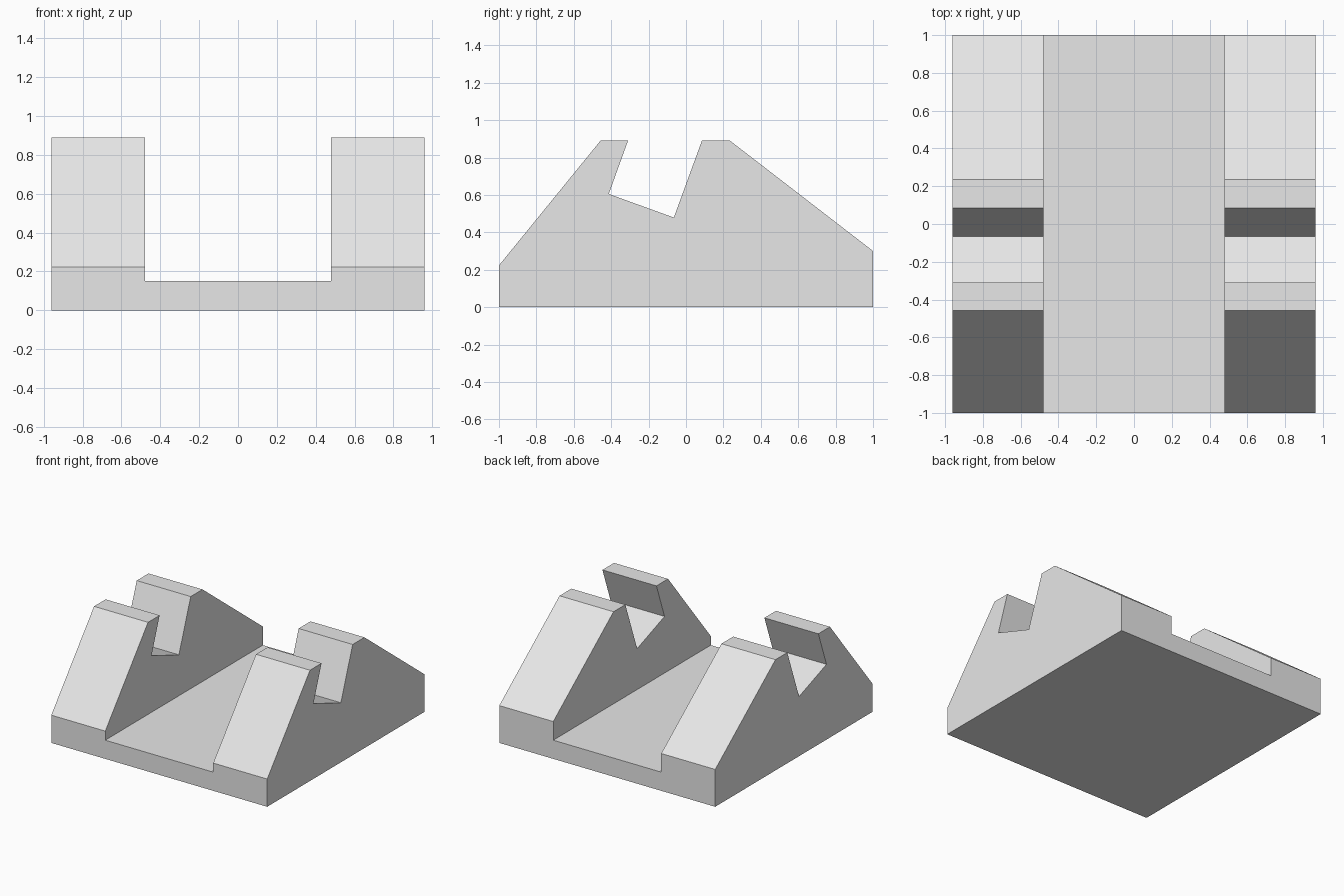
import bpy
import bmesh

cube = bpy.data.objects.get("Cube")
if cube:
    bpy.data.objects.remove(cube, do_unlink=True)

HALF_WIDTH = 0.96
HALF_CHANNEL = 0.48
FLOOR = 0.15

# Single plain material
grey = bpy.data.materials.new("light_grey")
grey.use_nodes = True
colour = (0.8, 0.8, 0.8, 1)
grey.diffuse_color = colour
grey.node_tree.nodes["Principled BSDF"].inputs["Base Color"].default_value = colour


def extrude_profile(name, profile, half_width):
    """Extrude a (y, z) outline symmetrically along x."""
    bm = bmesh.new()
    face = bm.faces.new([bm.verts.new((-half_width, y, z)) for y, z in profile])
    side = bmesh.ops.extrude_face_region(bm, geom=[face])["geom"]
    verts = [v for v in side if isinstance(v, bmesh.types.BMVert)]
    bmesh.ops.translate(bm, verts=verts, vec=(2 * half_width, 0, 0))
    bmesh.ops.recalc_face_normals(bm, faces=bm.faces)
    mesh = bpy.data.meshes.new(name)
    bm.to_mesh(mesh)
    bm.free()
    mesh.materials.append(grey)
    obj = bpy.data.objects.new(name, mesh)
    bpy.context.collection.objects.link(obj)
    return obj


# Body: sloped side outline with a tilted notch in the top
outline = [
    (-1, 0), (-1, 0.223), (-0.457, 0.89), (-0.31, 0.89),
    (-0.413, 0.605), (-0.065, 0.479), (0.085, 0.89),
    (0.235, 0.89), (1, 0.3), (1, 0),
]
body = extrude_profile("notched_cradle", outline, HALF_WIDTH)

# Wide channel down the middle leaves two uprights on a flat base
channel = extrude_profile(
    "channel_cutter", [(-2, FLOOR), (-2, 2), (2, 2), (2, FLOOR)], HALF_CHANNEL)
cut = body.modifiers.new("channel", "BOOLEAN")
cut.operation = "DIFFERENCE"
cut.solver = "EXACT"
cut.object = channel

# Bake the cut and discard the cutter
bpy.context.view_layer.objects.active = body
bpy.ops.object.modifier_apply(modifier=cut.name)
bpy.data.objects.remove(channel, do_unlink=True)
